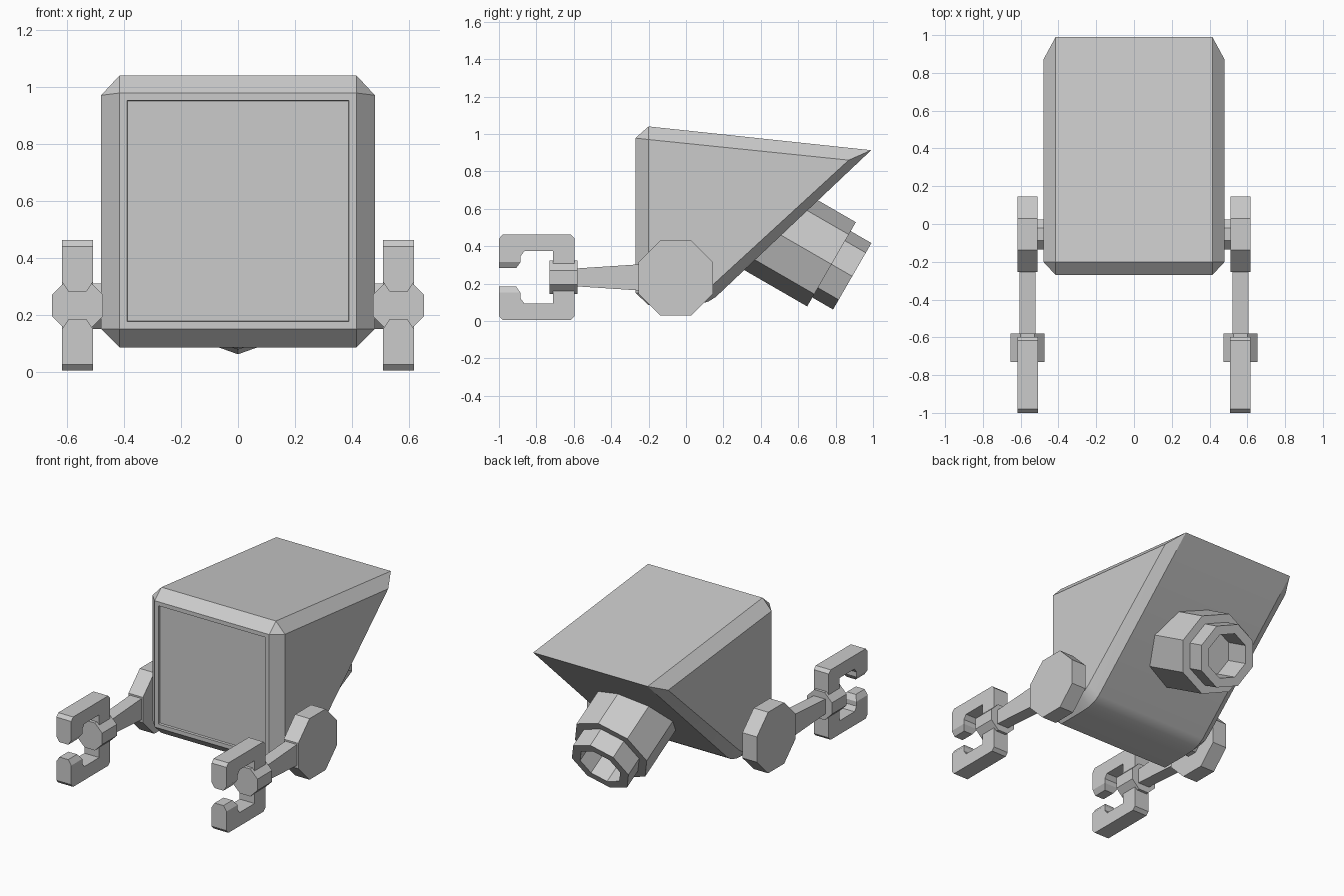
import bpy, bmesh, math
from mathutils import Matrix, Vector

if "Cube" in bpy.data.objects:
    bpy.data.objects.remove(bpy.data.objects["Cube"])


def finish(bm, name, mirror=False, smooth=None):
    bmesh.ops.recalc_face_normals(bm, faces=bm.faces)
    me = bpy.data.meshes.new(name)
    bm.to_mesh(me)
    bm.free()
    ob = bpy.data.objects.new(name, me)
    bpy.context.collection.objects.link(ob)
    if mirror:
        ob.modifiers.new("Mirror", 'MIRROR')
    if smooth:
        bpy.ops.object.select_all(action='DESELECT')
        ob.select_set(True)
        bpy.context.view_layer.objects.active = ob
        bpy.ops.object.shade_smooth_by_angle(angle=math.radians(smooth))
    return ob


def hull(points):
    bm = bmesh.new()
    for p in points:
        bm.verts.new(p)
    bmesh.ops.convex_hull(bm, input=bm.verts)
    bmesh.ops.dissolve_limit(bm, angle_limit=math.radians(2), verts=bm.verts, edges=bm.edges)
    return bm


def octagon(name, apothem, depth, loc, axis):
    rot = Vector(axis).to_track_quat('Z', 'Y').to_matrix().to_4x4()
    r = apothem / math.cos(math.pi / 8)
    bm = bmesh.new()
    bmesh.ops.create_cone(bm, cap_ends=True, segments=8, radius1=r, radius2=r, depth=depth,
                          matrix=Matrix.Translation(loc) @ rot @ Matrix.Rotation(math.pi / 8, 4, 'Z'))
    finish(bm, name, mirror=True)


def box_ring(y0, y1, x, half, z):
    return [(x + s * half, y, z) for s in (-1, 1) for y in (y0, y1)]


# Wedge body: full profile in the middle, inset profile on the side faces
outer = [(-.27, .15), (-.27, .978), (-.2, 1.04), (.99, .913), (.16, .129),
         (.12, .104), (.07, .09), (0, .085), (-.2, .085)]
inner = [(-.2, .15), (-.2, .97), (.87, .86), (.14, .19), (.105, .165), (.06, .153), (0, .15)]
bm = hull([(s * x, y, z) for s in (-1, 1) for x, prof in ((.415, outer), (.48, inner))
           for y, z in prof])
# Recessed front panel
bm.normal_update()
front = min(bm.faces, key=lambda f: f.calc_center_median().y)
bmesh.ops.inset_individual(bm, faces=[front], thickness=.037)
bmesh.ops.inset_individual(bm, faces=[front], thickness=.002, depth=-.016)
finish(bm, "body", smooth=22)

# Hollow eight-sided nozzle pointing back and down
profile = [(0, -.42), (.26, -.42), (.26, 0), (.205, 0), (.205, .128), (.145, .128),
           (.145, -.06), (0, -.06)]
bm = bmesh.new()
vs = [bm.verts.new((0, r, h)) for r, h in profile]
es = [bm.edges.new(p) for p in zip(vs, vs[1:])]
bmesh.ops.spin(bm, geom=vs + es, cent=(0, 0, 0), axis=(0, 0, 1), angle=math.tau, steps=8)
bmesh.ops.remove_doubles(bm, verts=bm.verts, dist=1e-4)
bm.transform(Matrix.Translation((0, .778, .303)) @ Matrix.Rotation(math.radians(-120), 4, 'X'))
finish(bm, "nozzle")

# Shoulder, axle and wrist discs
AX, AZ = .563, .233
octagon("shoulder", .2, .105, (AX, -.055, .23), (1, 0, 0))
octagon("axle", .08, .12, (.48, -.055, .23), (1, 0, 0))
octagon("wrist", .09, .152, (AX, -.655, AZ), (0, 1, 0))

# Tapered forearm
pts = [(AX + s * .042, y, AZ + t * h) for s in (-1, 1) for t in (-1, 1)
       for y, h in ((-.6, .047), (-.2, .073))]
finish(hull(pts), "forearm", mirror=True)

# Hooked claw fingers, upper and lower, each with a tapered tip
finger = [(-1, .315), (-1, .44), (-.98, .462), (-.617, .462), (-.597, .442), (-.597, AZ),
          (-.71, AZ), (-.71, .373), (-.864, .373), (-.885, .345), (-.885, .315)]
for label, sign in (("upper", 1), ("lower", -1)):
    def fz(z):
        return AZ + sign * (z - AZ)
    bm = bmesh.new()
    f = bm.faces.new([bm.verts.new((AX - .054, y, fz(z))) for y, z in finger])
    ext = bmesh.ops.extrude_face_region(bm, geom=[f])
    bmesh.ops.translate(bm, vec=(.108, 0, 0),
                        verts=[g for g in ext["geom"] if isinstance(g, bmesh.types.BMVert)])
    finish(bm, label + "_finger", mirror=True)
    tip = box_ring(-1, -.885, AX, .054, fz(.315)) + box_ring(-1, -.908, AX, .032, fz(.282))
    finish(hull(tip), label + "_fingertip", mirror=True)
